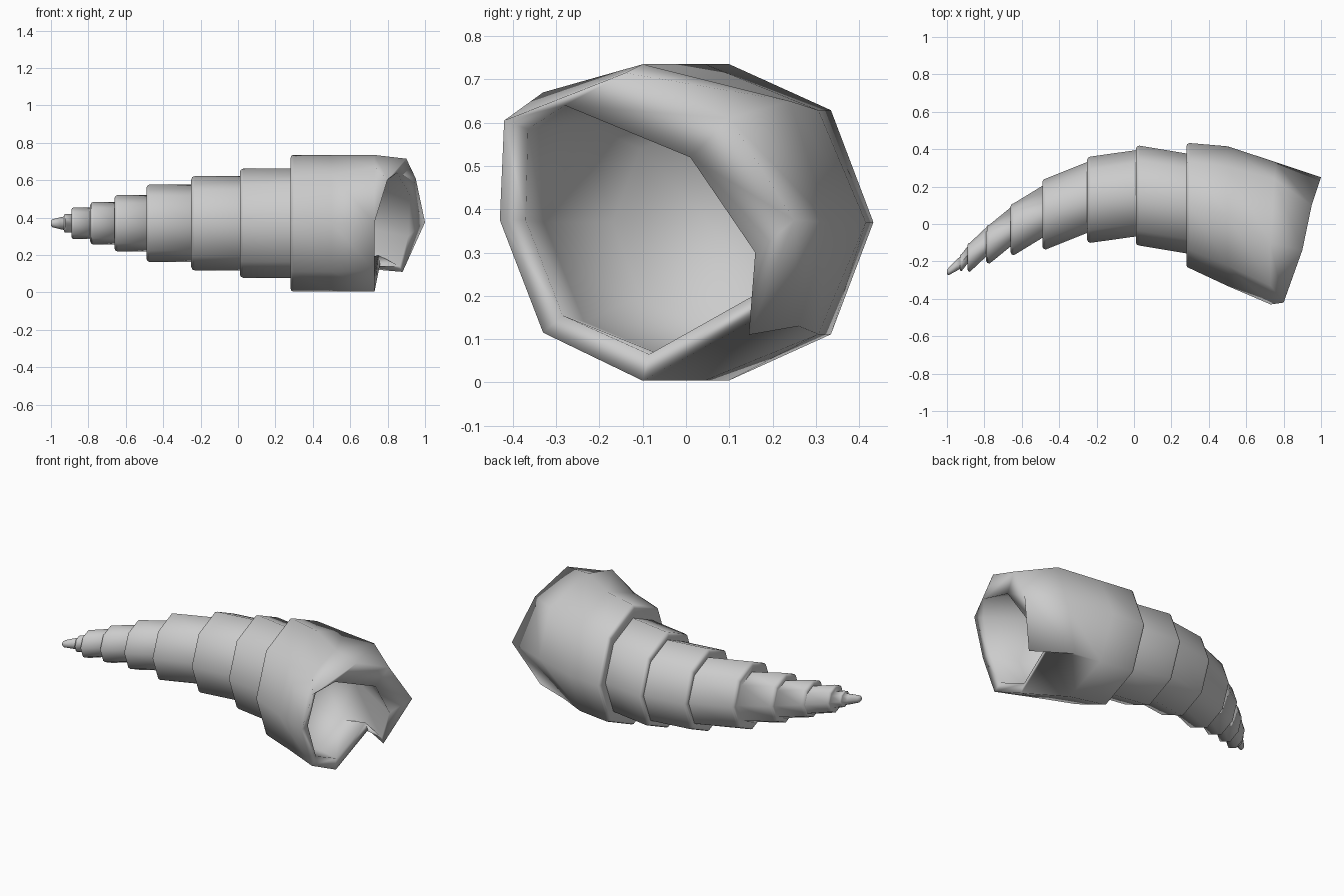
import bpy, bmesh
from math import cos, sin, radians

cube = bpy.data.objects.get("Cube")
if cube:
    bpy.data.objects.remove(cube, do_unlink=True)

MID_Z = 0.37
# One slot per corner; the last is doubled so the lip can carry a notch there
ANGLES = [radians(a) for a in (0, 45, 90, 135, 180, 225, 270, 315, 315)]


def ring(x, cy, r, width=0.915):
    """Upright octagon across the spire."""
    return [(x, cy + width * r * cos(a), MID_Z + r * sin(a)) for a in ANGLES]


# Whorls: start x, centre y, radius
whorls = [(-0.93, -0.207, 0.05), (-0.89, -0.178, 0.085), (-0.79, -0.108, 0.114),
          (-0.66, -0.028, 0.152), (-0.49, 0.053, 0.207), (-0.25, 0.13, 0.252),
          (0.01, 0.152, 0.292), (0.28, 0.098, 0.366)]

# Rounded tip
rings = [ring(-1.0, -0.257, 0.012), ring(-0.99, -0.253, 0.022),
         ring(-0.95, -0.222, 0.032), ring(-0.93, -0.207, 0.036)]

# Stepped whorls, each with a softened leading edge
for i, (x, cy, r) in enumerate(whorls):
    soft = min(0.018, r * 0.15)
    rings += [ring(x, cy, r - soft), ring(x + soft * 0.3, cy, r - soft * 0.3),
              ring(x + soft, cy, r)]
    if i + 1 < len(whorls):
        nx, ny, _ = whorls[i + 1]
        rings.append(ring(nx, ny + 0.012, r))

# Flared, notched lip; its front edge is shared with the body whorl
lip = [(1.0, 0.25, 0.375), (0.95, 0.10, 0.61), (0.90, -0.14, 0.715),
       (0.80, -0.42, 0.605), (0.73, -0.43, 0.375), (0.73, -0.33, 0.115),
       (0.73, -0.10, 0.004), (0.76, 0.178, 0.155), (0.88, 0.145, 0.11)]
shoulder = [(0.76, 0.33, 0.37), (0.75, 0.24, 0.65), (0.73, -0.10, 0.735),
            (0.73, -0.33, 0.67)] + lip[4:8] + [(0.64, 0.26, 0.13)]
inner_lip = [(0.91, 0.16, 0.30), (0.92, 0.01, 0.52), (0.85, -0.28, 0.64),
             (0.78, -0.365, 0.585), (0.73, -0.37, 0.375), (0.725, -0.285, 0.155),
             (0.72, -0.085, 0.065), (0.75, 0.155, 0.20), (0.865, 0.15, 0.14)]
rings += [ring(0.5, 0.042, 0.366, 1.02), shoulder, lip, inner_lip]

# Hollow inside
rings += [ring(0.55, -0.01, 0.325, 0.98), ring(0.38, 0.05, 0.24)]

# Loft all rings into one surface
bm = bmesh.new()
loops = [[bm.verts.new(p) for p in pts] for pts in rings]
n = len(ANGLES)
for a, b in zip(loops, loops[1:]):
    for k in range(n):
        j = (k + 1) % n
        bm.faces.new((a[k], a[j], b[j], b[k]))
bm.faces.new(loops[0][::-1])
bm.faces.new(loops[-1])
bmesh.ops.remove_doubles(bm, verts=bm.verts[:], dist=0.0005)
bmesh.ops.recalc_face_normals(bm, faces=bm.faces[:])

mesh = bpy.data.meshes.new("spiral_shell")
bm.to_mesh(mesh)
bm.free()
shell = bpy.data.objects.new("spiral_shell", mesh)
bpy.context.collection.objects.link(shell)

# Plain grey material
mat = bpy.data.materials.new("shell_grey")
mat.use_nodes = True
color = (0.6, 0.6, 0.6, 1.0)
mat.diffuse_color = color
mat.node_tree.nodes["Principled BSDF"].inputs["Base Color"].default_value = color
mesh.materials.append(mat)

bpy.ops.object.select_all(action='DESELECT')
shell.select_set(True)
bpy.context.view_layer.objects.active = shell
bpy.ops.object.shade_smooth_by_angle(angle=radians(65))

# Keep the body whorl and its rolled lip fully smooth
for edge in mesh.edges:
    if all(mesh.vertices[v].co.x > 0.3 for v in edge.vertices):
        edge.use_edge_sharp = False
